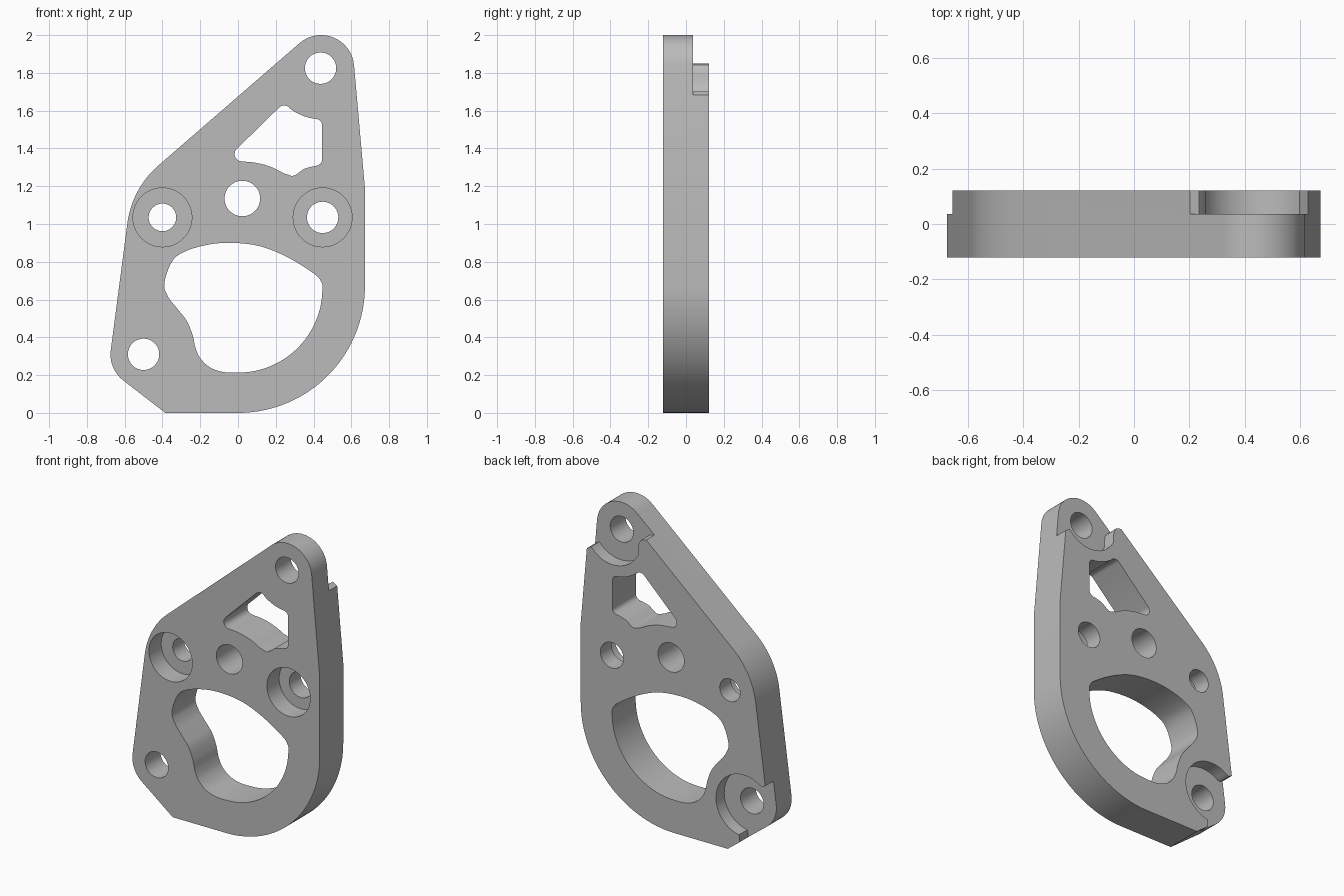
import bpy, bmesh
from math import cos, sin, radians

if "Cube" in bpy.data.objects:
    bpy.data.objects.remove(bpy.data.objects["Cube"], do_unlink=True)

FRONT, BACK, LEDGE, BORE = -0.121, 0.121, 0.036, 0.005

grey = bpy.data.materials.new("plain grey")
grey.use_nodes = True
grey.diffuse_color = (0.5, 0.5, 0.5, 1)
grey.node_tree.nodes["Principled BSDF"].inputs["Base Color"].default_value = (0.5, 0.5, 0.5, 1)


def arc(cx, cz, r, a0, a1, n=20):
    """Points on an arc in the x-z plane, angles in degrees."""
    steps = [radians(a0 + (a1 - a0) * i / n) for i in range(n + 1)]
    return [(cx + r * cos(a), cz + r * sin(a)) for a in steps]


def circle(cx, cz, r):
    return arc(cx, cz, r, 0, 360, 48)[:-1]


def smooth_loop(pts, n=6):
    """Closed spline through the points."""
    out = []
    for i in range(len(pts)):
        p = [pts[(i + k) % len(pts)] for k in (-1, 0, 1, 2)]
        for s in range(n):
            t = s / n
            out.append(tuple(
                0.5 * (2 * b + (c - a) * t + (2 * a - 5 * b + 4 * c - d) * t ** 2
                       + (3 * b - a - 3 * c + d) * t ** 3)
                for a, b, c, d in zip(*p)))
    return out


def prism(name, pts, y0, y1):
    bm = bmesh.new()
    face = bm.faces.new([bm.verts.new((x, y0, z)) for x, z in pts])
    ext = bmesh.ops.extrude_face_region(bm, geom=[face])
    verts = [g for g in ext["geom"] if isinstance(g, bmesh.types.BMVert)]
    bmesh.ops.translate(bm, verts=verts, vec=(0, y1 - y0, 0))
    bmesh.ops.recalc_face_normals(bm, faces=bm.faces)
    mesh = bpy.data.meshes.new(name)
    bm.to_mesh(mesh)
    bm.free()
    obj = bpy.data.objects.new(name, mesh)
    obj.data.materials.append(grey)
    bpy.context.collection.objects.link(obj)
    return obj


# Plate outline, counter-clockwise from the bottom corner
outline = ([(-0.385, 0)] + arc(0, 0.672, 0.672, -90, 0, 40) + [(0.672, 1.19)]
           + arc(0.44, 1.825, 0.175, 5, 130.5)
           + arc(-0.10, 0.94, 0.49, 130.5, 173)
           + arc(-0.5, 0.31, 0.175, 173, 233))
plate = prism("plate", outline, FRONT, BACK)

# Large lower opening
opening = smooth_loop(
    [(-0.39, 0.685), (-0.35, 0.8), (-0.28, 0.855), (-0.15, 0.892), (-0.02, 0.9),
     (0.125, 0.88), (0.27, 0.82), (0.405, 0.735), (0.44, 0.695)]
    + arc(0, 0.66, 0.447, 0, -90, 8)
    + [(-0.08, 0.217), (-0.15, 0.242), (-0.2, 0.29), (-0.225, 0.345), (-0.24, 0.41),
       (-0.27, 0.485), (-0.32, 0.55), (-0.37, 0.615)])

# Upper window with concave sides that follow the neighbouring holes
window = (arc(0.245, 1.585, 0.042, 50, 130, 8) + arc(0.02, 1.37, 0.038, 133, 265, 10)
          + arc(0.025, 0.92, 0.41, 88, 58, 10) + arc(0.287, 1.293, 0.038, 238, 300, 8)
          + arc(0.45, 1.03, 0.28, 112, 97, 6) + arc(0.412, 1.342, 0.033, 280, 360, 8)
          + arc(0.412, 1.523, 0.033, 0, 75, 8) + arc(0.44, 1.825, 0.27, 268, 232, 10))

# Rear recesses around the two end holes
top_recess = (arc(0.44, 1.825, 0.2, 205, 322, 24)
              + [(0.628, 1.682), (0.75, 1.68), (0.75, 2.1), (0.1, 2.1), (0.1, 1.86),
                 (0.2, 1.85), (0.235, 1.842), (0.252, 1.82), (0.258, 1.79)])
low_recess = (arc(-0.5, 0.31, 0.2, -80, 125, 36)
              + [(-0.632, 0.468), (-0.655, 0.48), (-0.8, 0.48), (-0.8, -0.05),
                 (-0.47, -0.05), (-0.47, 0.09)])

F, B = FRONT - 0.1, BACK + 0.1
cuts = [(opening, F, B), (window, F, B), (top_recess, LEDGE, B), (low_recess, LEDGE, B)]

# Through holes
for x, z, r in [(0.437, 1.825, 0.083), (-0.5, 0.31, 0.083), (0.023, 1.135, 0.094),
                (-0.4, 1.035, 0.073), (0.448, 1.035, 0.083)]:
    cuts.append((circle(x, z, r), F, B))
# Front counterbores
for x in (-0.4, 0.448):
    cuts.append((circle(x, 1.035, 0.156), F, BORE))

bpy.ops.object.select_all(action="DESELECT")
bpy.context.view_layer.objects.active = plate
plate.select_set(True)
for pts, y0, y1 in cuts:
    cutter = prism("cutter", pts, y0, y1)
    cutter.hide_render = True
    mod = plate.modifiers.new("cut", "BOOLEAN")
    mod.operation = "DIFFERENCE"
    mod.solver = "EXACT"
    mod.object = cutter
    bpy.ops.object.modifier_apply(modifier=mod.name)
    bpy.data.objects.remove(cutter, do_unlink=True)

bpy.ops.object.shade_smooth_by_angle(angle=radians(30))
